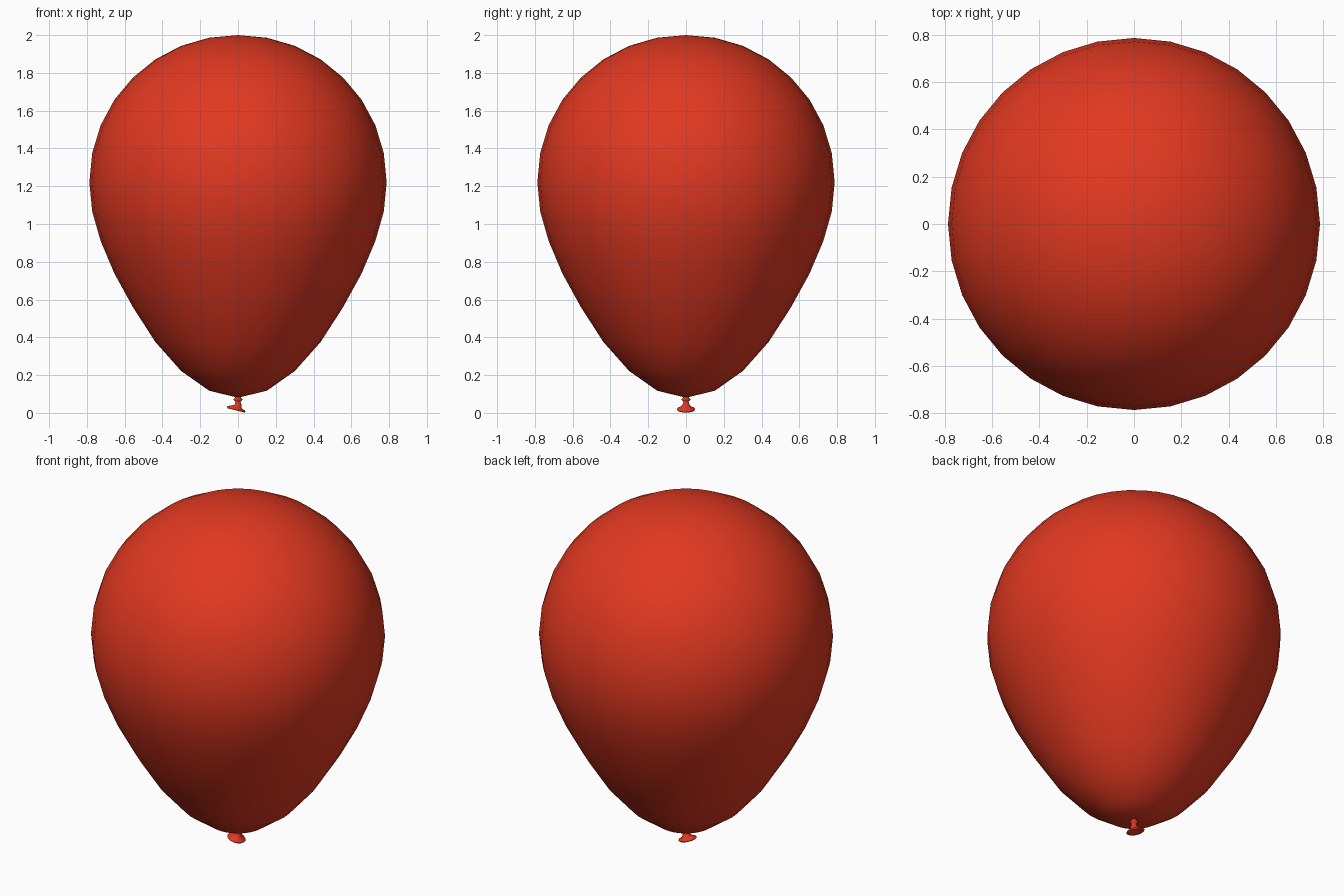
import bpy, bmesh, math

if "Cube" in bpy.data.objects:
    bpy.data.objects.remove(bpy.data.objects["Cube"])

red = bpy.data.materials.new("red_rubber")
red.diffuse_color = (0.75, 0.04, 0.015, 1)
red.use_nodes = True
red.node_tree.nodes["Principled BSDF"].inputs["Base Color"].default_value = red.diffuse_color


def lathe(name, profile, sides, tilt=0.0, tilt_below=0.0, shift=0.0):
    """Revolve (radius, z) points around z; points under tilt_below lean along x."""
    bm = bmesh.new()
    rings = []
    for r, z in profile:
        n = 1 if r == 0 else sides
        ring = []
        for i in range(n):
            a = 2 * math.pi * i / sides
            x, y = r * math.cos(a), r * math.sin(a)
            low = z < tilt_below
            ring.append(bm.verts.new((x + (shift if low else 0), y, z - (tilt * x if low else 0))))
        rings.append(ring)
    for lo, hi in zip(rings, rings[1:]):
        for i in range(sides):
            j = (i + 1) % sides
            quad = [lo[i % len(lo)], lo[j % len(lo)], hi[j % len(hi)], hi[i % len(hi)]]
            bm.faces.new(list(dict.fromkeys(quad)))
    bmesh.ops.recalc_face_normals(bm, faces=bm.faces)
    for f in bm.faces:
        f.smooth = True
    me = bpy.data.meshes.new(name)
    bm.to_mesh(me)
    bm.free()
    me.materials.append(red)
    ob = bpy.data.objects.new(name, me)
    bpy.context.collection.objects.link(ob)
    return ob


# Inflated body: evenly stepped radii, stretched towards the bottom
heights = [0.08, 0.118, 0.222, 0.375, 0.56, 0.738, 0.91, 1.067, 1.22,
           1.375, 1.523, 1.658, 1.775, 1.872, 1.943, 1.986, 2.0]
R = 0.787
body = [(0 if i in (0, 16) else R * math.sin(math.pi * i / 16), z)
        for i, z in enumerate(heights)]
lathe("balloon_body", body, 32)

# Tied neck with a tilted flared lip
knot = [(0, 0.032), (0.025, 0.022), (0.044, 0.013), (0.049, 0.018), (0.046, 0.024),
        (0.030, 0.031), (0.019, 0.042), (0.014, 0.056), (0.015, 0.062),
        (0.023, 0.068), (0.023, 0.074), (0.016, 0.080), (0.016, 0.09), (0, 0.09)]
lathe("balloon_knot", knot, 16, tilt=0.25, tilt_below=0.035, shift=-0.01)
